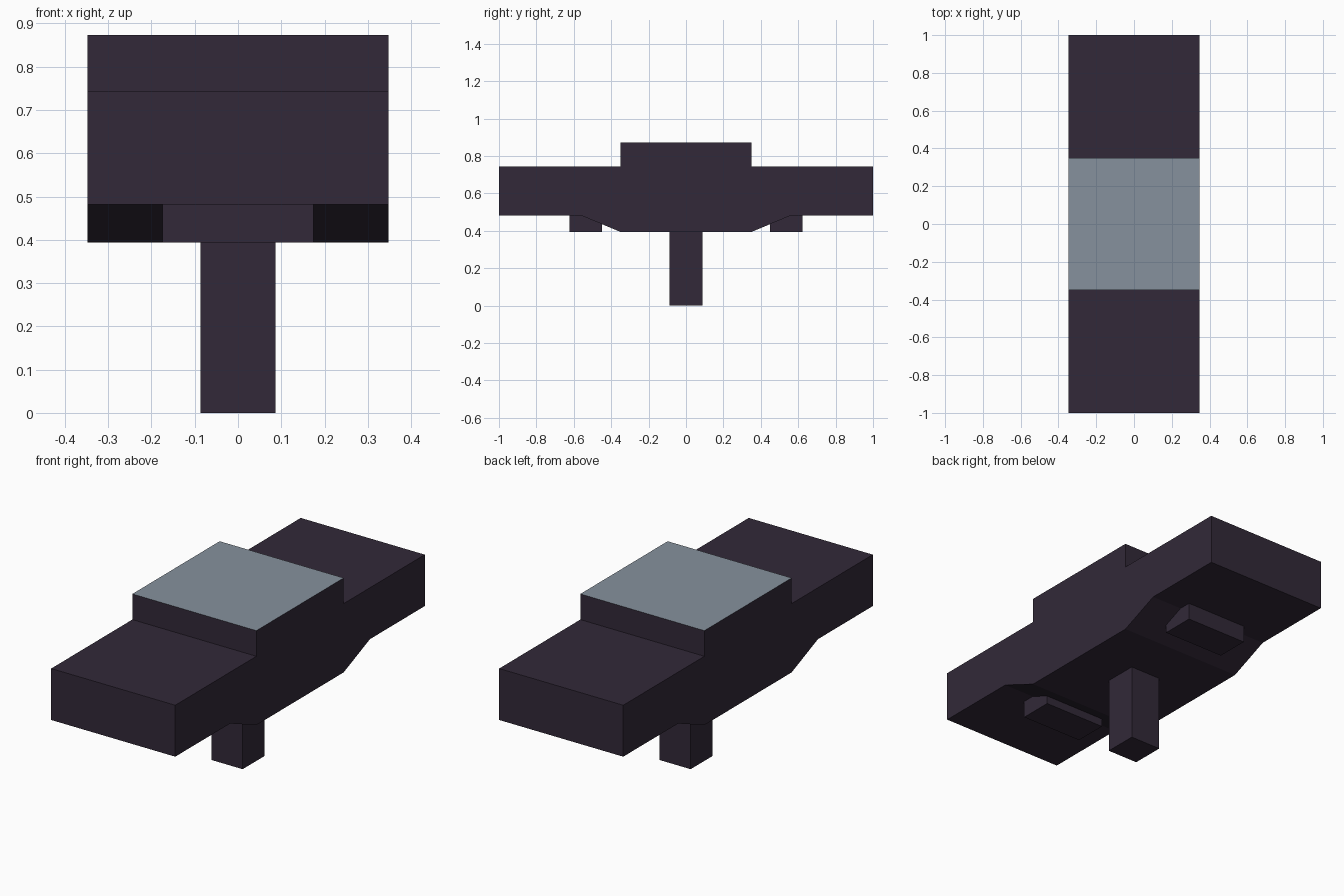
import bpy, bmesh
from mathutils import Matrix, Vector

if "Cube" in bpy.data.objects:
    bpy.data.objects.remove(bpy.data.objects["Cube"])


def material(name, rgb):
    m = bpy.data.materials.new(name)
    m.diffuse_color = (*rgb, 1.0)
    m.use_nodes = True
    m.node_tree.nodes["Principled BSDF"].inputs["Base Color"].default_value = m.diffuse_color
    return m


dark = material("dark_plum", (0.032, 0.022, 0.040))
pane = material("blue_grey_pane", (0.238, 0.283, 0.337))


def finish(bm, name, mats):
    bmesh.ops.recalc_face_normals(bm, faces=bm.faces)
    mesh = bpy.data.meshes.new(name)
    bm.to_mesh(mesh)
    bm.free()
    for m in mats:
        mesh.materials.append(m)
    ob = bpy.data.objects.new(name, mesh)
    bpy.context.collection.objects.link(ob)
    return ob


def box(name, x, y, z):
    bm = bmesh.new()
    size = Vector((x[1] - x[0], y[1] - y[0], z[1] - z[0]))
    mid = Vector((x[0] + x[1], y[0] + y[1], z[0] + z[1])) / 2
    bmesh.ops.create_cube(bm, size=1.0, matrix=Matrix.Translation(mid) @ Matrix.Diagonal(size.to_4d()))
    bmesh.ops.recalc_face_normals(bm, faces=bm.faces)
    # the top is hidden inside the body, so it stays open
    bmesh.ops.delete(bm, geom=[f for f in bm.faces if f.normal.z > 0.9], context='FACES')
    return finish(bm, name, [dark])


# body: stepped side profile (half, mirrored in y) extruded across x
W = 0.348
half = [(0.35, 0.394), (0.56, 0.482), (1.0, 0.482), (1.0, 0.743), (0.35, 0.743), (0.35, 0.873)]
profile = half + [(-y, z) for y, z in reversed(half)]
bm = bmesh.new()
side = bm.faces.new([bm.verts.new((-W, y, z)) for y, z in profile])
ext = bmesh.ops.extrude_face_region(bm, geom=[side], use_keep_orig=True)
bmesh.ops.translate(bm, vec=(2 * W, 0, 0),
                    verts=[v for v in ext["geom"] if isinstance(v, bmesh.types.BMVert)])
# pane: the topmost face
for f in bm.faces:
    f.material_index = 1 if min(v.co.z for v in f.verts) > 0.86 else 0
finish(bm, "body", [dark, pane])

# central post
box("post", (-0.087, 0.087), (-0.087, 0.087), (0, 0.394))

# small blocks under each wing
for name, s in (("front_block", -1), ("back_block", 1)):
    box(name, (-0.174, 0.174), sorted((s * 0.45, s * 0.624)), (0.394, 0.482))
